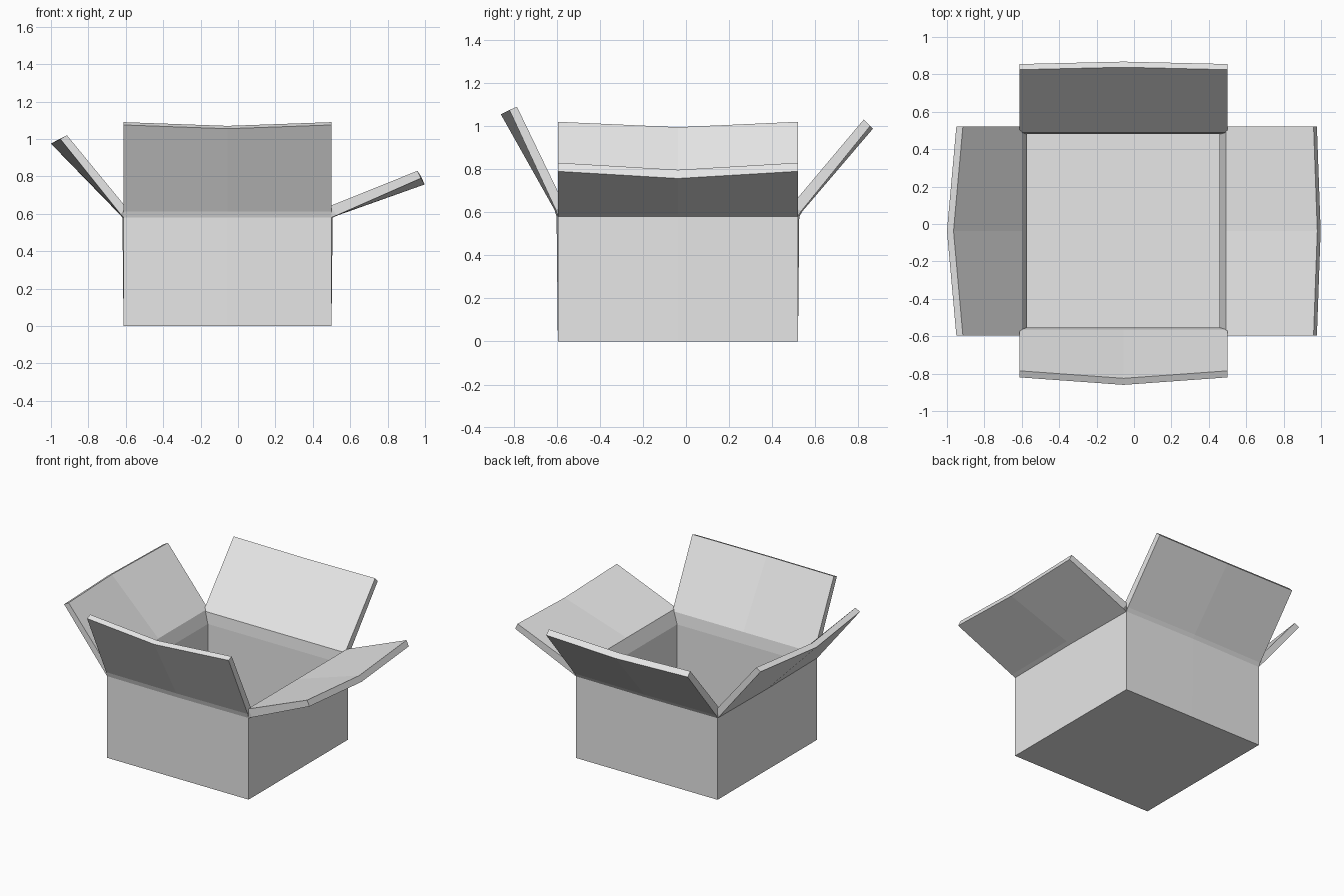
import bpy
import bmesh

cube = bpy.data.objects.get("Cube")
if cube:
    bpy.data.objects.remove(cube)

# Material
card = bpy.data.materials.new("plain_grey_card")
card.use_nodes = True
card.diffuse_color = (0.8, 0.8, 0.8, 1)
card.node_tree.nodes["Principled BSDF"].inputs["Base Color"].default_value = (0.8, 0.8, 0.8, 1)

# Box limits per axis: outer and inner wall planes
OUTER = {"x": (-0.612, 0.5), "y": (-0.595, 0.52)}
INNER = {"x": (-0.573, 0.457), "y": (-0.553, 0.48)}
HINGE_Z, RIDGE_Z, FLOOR_Z = 0.58, 0.55, 0.04
BULGE = 0.006

# Each flap: axis, side, then (outward position, height) of the outer crease,
# outer tip, inner tip and inner crease, and the tip offset at the middle fold
FLAPS = [
    ("y", 0, (-0.605, 0.612), (-0.82, 1.075), (-0.785, 1.09), (-0.563, 0.63), (-0.04, -0.02)),
    ("y", 1, (0.535, 0.605), (0.855, 1.0), (0.825, 1.03), (0.488, 0.63), (0.013, -0.012)),
    ("x", 0, (-0.627, 0.597), (-0.95, 1.0), (-0.915, 1.02), (-0.6, 0.637), (-0.05, -0.025)),
    ("x", 1, (0.528, 0.592), (0.978, 0.79), (0.96, 0.83), (0.493, 0.642), (0.02, -0.033)),
]

bm = bmesh.new()


def add_side(axis, side, crease, tip_out, tip_in, base_in, sag):
    """Wall and flap as one folded strip: outside, over the tip, down the inside."""
    cross = "x" if axis == "y" else "y"
    out, inn = OUTER[axis][side], INNER[axis][side]
    rows = [(out, 0), (out, HINGE_Z), crease, tip_out, tip_in, base_in,
            (inn, RIDGE_Z), (inn, FLOOR_Z)]
    push = BULGE if side else -BULGE
    middle = sum(OUTER[cross]) / 2
    grid = []
    for i, (u, z) in enumerate(rows):
        low, high = (INNER if i >= 6 else OUTER)[cross]
        du, dz = sag if i in (3, 4) else (push if i in (1, 2) else 0, 0)
        row = []
        for w, p, h in ((low, u, z), (middle, u + du, z + dz), (high, u, z)):
            row.append(bm.verts.new((w, p, h) if axis == "y" else (p, w, h)))
        grid.append(row)
    for a, b in zip(grid, grid[1:]):
        for c in (0, 1):
            bm.faces.new((a[c], a[c + 1], b[c + 1], b[c]))
    # Cut ends of the flap and its mitred hinge
    for c in (0, 2):
        bm.faces.new([grid[i][c] for i in (1, 2, 5, 6)])
        bm.faces.new([grid[i][c] for i in (2, 3, 4, 5)])


for flap in FLAPS:
    add_side(*flap)

# Weld corners, then close the underside and the inside floor
bmesh.ops.remove_doubles(bm, verts=bm.verts[:], dist=0.0005)
bmesh.ops.holes_fill(bm, edges=[e for e in bm.edges if e.is_boundary], sides=0)
bmesh.ops.recalc_face_normals(bm, faces=bm.faces[:])

mesh = bpy.data.meshes.new("open_carton")
bm.to_mesh(mesh)
bm.free()
mesh.materials.append(card)
bpy.context.collection.objects.link(bpy.data.objects.new("open_carton", mesh))
